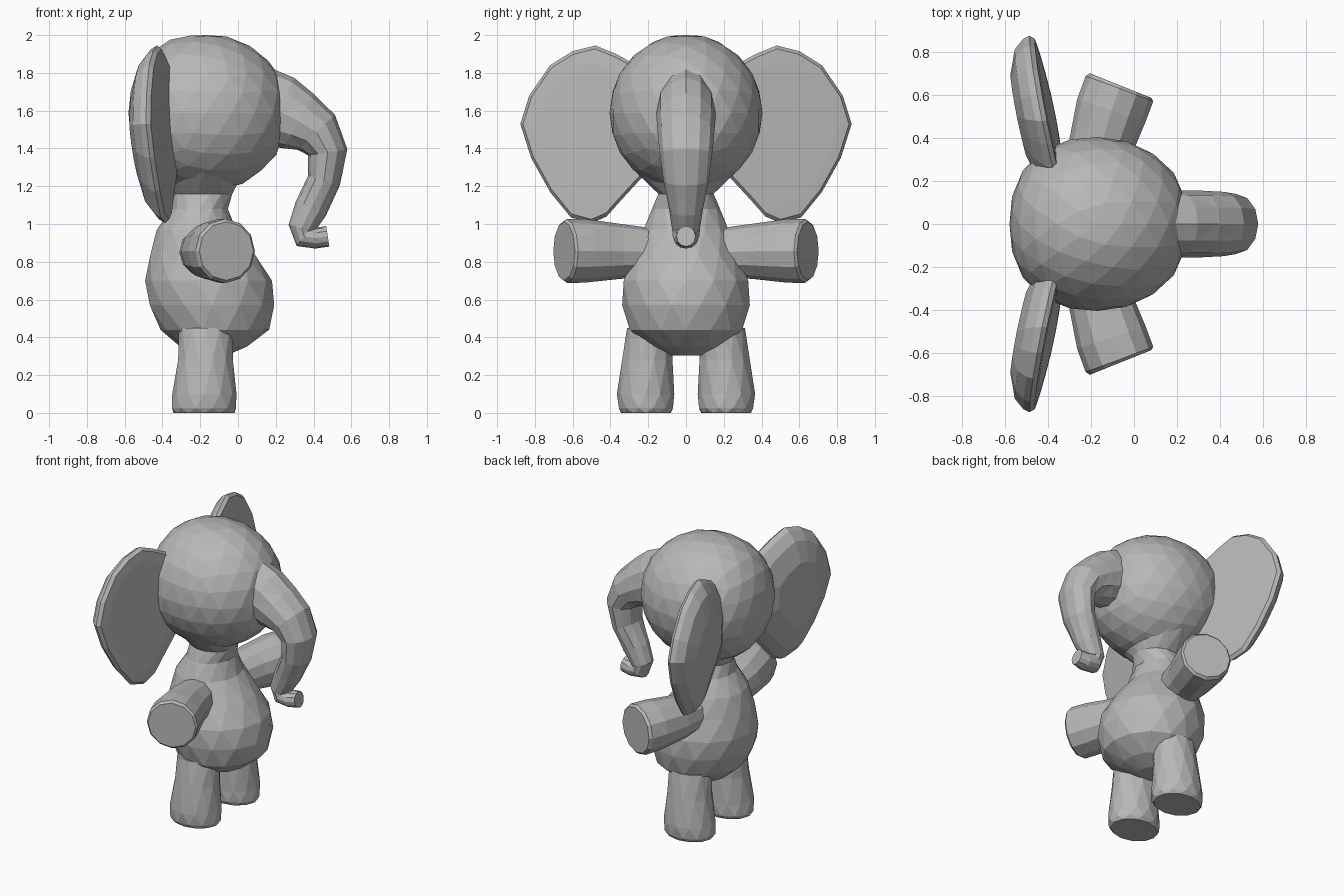
import bpy, bmesh, math
from mathutils import Vector

old = bpy.data.objects.get("Cube")
if old:
    bpy.data.objects.remove(old, do_unlink=True)

grey = bpy.data.materials.new("plain grey")
grey.use_nodes = True
COLOUR = (0.48, 0.48, 0.48, 1)
grey.diffuse_color = COLOUR
grey.node_tree.nodes["Principled BSDF"].inputs["Base Color"].default_value = COLOUR


def finish(name, bm):
    """Turn a bmesh into a flat-shaded, triangulated grey object."""
    bmesh.ops.recalc_face_normals(bm, faces=bm.faces)
    bmesh.ops.triangulate(bm, faces=bm.faces)
    mesh = bpy.data.meshes.new(name)
    bm.to_mesh(mesh)
    bm.free()
    mesh.materials.append(grey)
    obj = bpy.data.objects.new(name, mesh)
    bpy.context.collection.objects.link(obj)


def bridge(bm, a, b):
    n = len(a)
    for i in range(n):
        j = (i + 1) % n
        bm.faces.new((a[i], a[j], b[j], b[i]))


def tube(name, rings, side, sides=12, axis=None):
    """Loft rings of (centre, radius along side, other radius) along a path."""
    bm = bmesh.new()
    centres = [Vector(r[0]) for r in rings]
    loops = []
    for k, (_, ru, rv) in enumerate(rings):
        nxt, prev = min(k + 1, len(rings) - 1), max(k - 1, 0)
        t = Vector(axis) if axis else (centres[nxt] - centres[prev]).normalized()
        u = Vector(side)
        u = (u - t * u.dot(t)).normalized()
        v = t.cross(u)
        loop = []
        for i in range(sides):
            a = math.tau * (i + 0.5 * (k % 2 if axis else 0)) / sides
            loop.append(bm.verts.new(centres[k] + u * ru * math.cos(a) + v * rv * math.sin(a)))
        loops.append(loop)
    for a, b in zip(loops, loops[1:]):
        bridge(bm, a, b)
    bm.faces.new(loops[0])
    bm.faces.new(loops[-1])
    finish(name, bm)


# Head: faceted ball, fuller at the back and cut flat where the trunk starts
bm = bmesh.new()
bmesh.ops.create_icosphere(bm, subdivisions=3, radius=1)
for v in bm.verts:
    x, y, z = v.co
    p = 2.35 if x < 0 else 2
    n = (abs(x) ** p + math.hypot(y, z) ** p) ** (1 / p)
    front = 0.44 if x > 0 else 0.41
    v.co = Vector((min(0.235, -0.17 + front * x / n), 0.405 * y / n,
                   min(2.0, 1.588 + 0.418 * z / n)))
finish("head", bm)

# Body: pear shape with neck, as (height, back, front, half width)
PROFILE = [(0.305, -0.22, -0.06, 0.09), (0.35, -0.31, 0.05, 0.2), (0.44, -0.41, 0.165, 0.305),
           (0.57, -0.475, 0.2, 0.338), (0.7, -0.492, 0.18, 0.338), (0.84, -0.47, 0.095, 0.28),
           (0.97, -0.43, -0.01, 0.23), (1.08, -0.355, -0.05, 0.18),
           (1.16, -0.34, -0.03, 0.15), (1.27, -0.39, 0.03, 0.26)]
tube("body", [(((b + f) / 2, 0, z), (f - b) / 2, w) for z, b, f, w in PROFILE],
     (1, 0, 0), 14, (0, 0, 1))

# Trunk: bent taper with an upturned tip, as (x, z, half width, half depth)
PATH = [(0.1, 1.64, 0.15, 0.2), (0.22, 1.595, 0.155, 0.195), (0.32, 1.545, 0.155, 0.165),
        (0.415, 1.485, 0.15, 0.135), (0.475, 1.38, 0.14, 0.105), (0.455, 1.23, 0.12, 0.088),
        (0.385, 1.08, 0.09, 0.088), (0.338, 0.98, 0.075, 0.072), (0.35, 0.935, 0.07, 0.065),
        (0.41, 0.925, 0.065, 0.055), (0.475, 0.935, 0.05, 0.055)]
tube("trunk", [((x, 0, z), w, d) for x, z, w, d in PATH], (0, 1, 0))

# Ear outline in (y, z), for the +y side
OUTLINE = [(0.12, 1.7), (0.26, 1.84), (0.37, 1.9), (0.48, 1.945), (0.6, 1.915), (0.72, 1.84),
           (0.83, 1.68), (0.877, 1.53), (0.82, 1.35), (0.72, 1.17), (0.61, 1.035), (0.5, 1.005),
           (0.42, 1.04), (0.34, 1.13), (0.22, 1.26), (0.12, 1.4)]


def ear(name, s):
    bm = bmesh.new()
    cy, cz = 0.52, 1.5

    def ring(scale, offset):
        loop = []
        for y, z in OUTLINE:
            y, z = cy + (y - cy) * scale, cz + (z - cz) * scale
            x = -0.36 - 0.2 * (y - 0.3) - 0.05 * (z - 1.5) + offset
            loop.append(bm.verts.new((x, s * y, z)))
        return loop
    # from the front face, over the rim, to the bulging back
    loops = [ring(*r) for r in ((0.4, 0.015), (0.8, 0.015), (0.96, 0.012), (1, -0.01),
                                (0.96, -0.042), (0.82, -0.092), (0.5, -0.135))]
    for a, b in zip(loops, loops[1:]):
        bridge(bm, a, b)
    bm.faces.new(loops[0])
    bm.faces.new(loops[-1])
    finish(name, bm)


# Paired parts on both sides
for word, s in (("left", 1), ("right", -1)):
    ear(word + "_ear", s)
    tube(word + "_arm", [((-0.19, s * 0.16, 0.85), 0.125, 0.125),
                         ((-0.155, s * 0.36, 0.855), 0.147, 0.15),
                         ((-0.105, s * 0.53, 0.858), 0.168, 0.168),
                         ((-0.068, s * 0.63, 0.857), 0.17, 0.168),
                         ((-0.062, s * 0.645, 0.857), 0.155, 0.155)], (0, 0, 1))
    tube(word + "_leg", [((-0.18, s * 0.212, 0), 0.162, 0.132),
                         ((-0.18, s * 0.212, 0.025), 0.175, 0.148),
                         ((-0.178, s * 0.214, 0.1), 0.17, 0.152),
                         ((-0.172, s * 0.205, 0.28), 0.15, 0.138),
                         ((-0.17, s * 0.19, 0.45), 0.143, 0.122)],
         (1, 0, 0), 12, (0, 0, 1))
